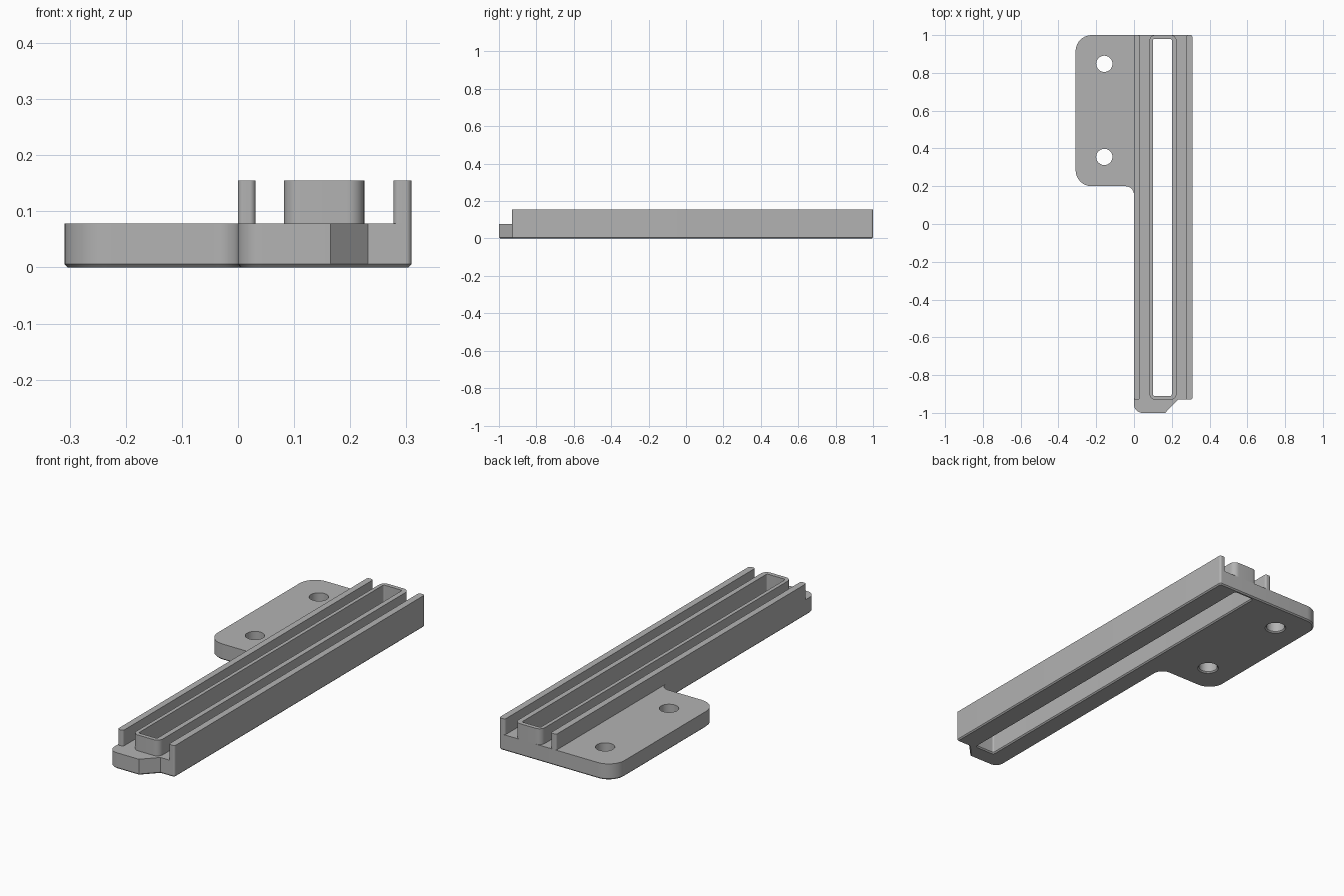
import bpy, bmesh, math
from mathutils import Vector

if "Cube" in bpy.data.objects:
    bpy.data.objects.remove(bpy.data.objects["Cube"], do_unlink=True)

grey = bpy.data.materials.new("plain grey")
grey.use_nodes = True
colour = (0.45, 0.45, 0.45, 1)
grey.diffuse_color = colour
grey.node_tree.nodes["Principled BSDF"].inputs["Base Color"].default_value = colour

PLATE, TOP, CHAMFER = 0.078, 0.155, 0.006


def rounded(corners, steps=10):
    """Counter-clockwise outline from (x, y, corner radius) entries."""
    pts, n = [], len(corners)
    for i, (x, y, r) in enumerate(corners):
        p = Vector((x, y))
        if r == 0:
            pts.append(p)
            continue
        a = (Vector(corners[i - 1][:2]) - p).normalized()
        b = (Vector(corners[(i + 1) % n][:2]) - p).normalized()
        half = a.angle(b) / 2
        centre = p + (a + b).normalized() * r / math.sin(half)
        start = p + a * r / math.tan(half) - centre
        end = p + b * r / math.tan(half) - centre
        sweep = math.pi - 2 * half
        for k in range(steps + 1):
            t = k / steps
            pts.append(centre + (start * math.sin((1 - t) * sweep)
                                 + end * math.sin(t * sweep)) / math.sin(sweep))
    return pts


def box_outline(x0, x1, y0, y1, r):
    return rounded([(x0, y0, r), (x1, y0, r), (x1, y1, r), (x0, y1, r)])


def circle(x, y, r, n=40):
    return [Vector((x + r * math.cos(math.tau * k / n), y + r * math.sin(math.tau * k / n)))
            for k in range(n)]


def offset(pts, d):
    """Move a counter-clockwise outline inwards by d."""
    out = []
    for i, p in enumerate(pts):
        u = (p - pts[i - 1]).normalized()
        v = (pts[(i + 1) % len(pts)] - p).normalized()
        m = Vector((-u.y - v.y, u.x + v.x))
        out.append(p + m * d / (1 + u.dot(v)))
    return out


def prism(name, outline, holes, z0, z1, chamfer=0):
    """Extrude an outline with holes; optionally chamfer the bottom edges."""
    bm = bmesh.new()
    caps = {z0: [], z1: []}
    for i, loop in enumerate([outline] + holes):
        levels = [(loop, z0), (loop, z1)]
        if chamfer:
            d = chamfer if i == 0 else -chamfer
            levels = [(offset(loop, d), z0), (loop, z0 + chamfer), (loop, z1)]
        rings = [[bm.verts.new((p.x, p.y, z)) for p in pts] for pts, z in levels]
        n = len(loop)
        for low, high in zip(rings, rings[1:]):
            for k in range(n):
                j = (k + 1) % n
                bm.faces.new((low[k], low[j], high[j], high[k]))
        for z, ring in ((z0, rings[0]), (z1, rings[-1])):
            caps[z] += [bm.edges.get((ring[k], ring[(k + 1) % n])) for k in range(n)]
    for z, edges in caps.items():
        bmesh.ops.triangle_fill(bm, edges=edges, use_beauty=True,
                                normal=(0, 0, 1 if z == z1 else -1))
    bmesh.ops.recalc_face_normals(bm, faces=bm.faces)
    mesh = bpy.data.meshes.new(name)
    bm.to_mesh(mesh)
    bm.free()
    mesh.materials.append(grey)
    obj = bpy.data.objects.new(name, mesh)
    bpy.context.collection.objects.link(obj)
    bpy.ops.object.select_all(action='DESELECT')
    obj.select_set(True)
    bpy.context.view_layer.objects.active = obj
    bpy.ops.object.shade_smooth_by_angle(angle=math.radians(30))
    return obj


# Base plate with mounting tab, two screw holes and the long slot
slot = box_outline(0.1, 0.2, -0.91, 0.98, 0.008)
plate = rounded([(0, -1, 0.045), (0.165, -1, 0), (0.232, -0.93, 0), (0.309, -0.93, 0.01),
                 (0.309, 1, 0.01), (-0.309, 1, 0.085), (-0.309, 0.2, 0.085), (0, 0.2, 0.045)])
screw_holes = [circle(-0.157, y, 0.043) for y in (0.355, 0.848)]
prism("base_plate", plate, [slot] + screw_holes, 0, PLATE, CHAMFER)

# Raised rim around the slot
rim = box_outline(0.082, 0.225, -0.93, 1, 0.03)
prism("slot_rim", rim, [slot], PLATE, TOP)

# Side rails
for name, x0, x1 in (("right_rail", 0, 0.031), ("left_rail", 0.277, 0.309)):
    prism(name, box_outline(x0, x1, -0.93, 1, 0.01), [], PLATE, TOP)
